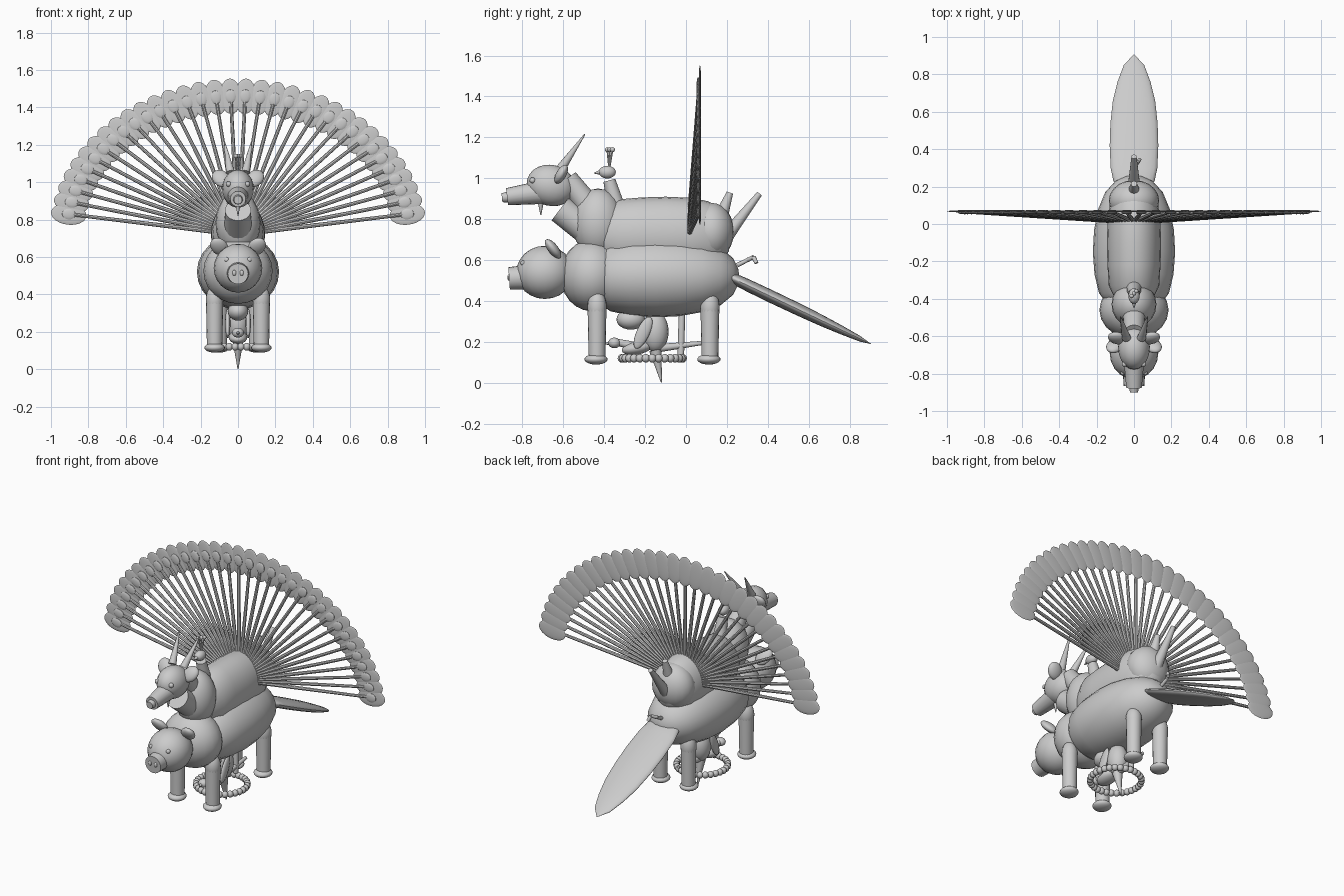
import bpy, bmesh, math
from mathutils import Vector, Matrix

if "Cube" in bpy.data.objects:
    bpy.data.objects.remove(bpy.data.objects["Cube"])


def finish(name, bm):
    bmesh.ops.recalc_face_normals(bm, faces=bm.faces)
    me = bpy.data.meshes.new(name)
    bm.to_mesh(me)
    bm.free()
    ob = bpy.data.objects.new(name, me)
    bpy.context.collection.objects.link(ob)
    me.shade_smooth()
    me.set_sharp_from_angle(angle=math.radians(40))
    return ob


def add_ball(bm, c, r, rot=None, seg=20, rings=12):
    m = Matrix.Translation(c) @ (rot or Matrix()) @ Matrix.Diagonal((*r, 1))
    bmesh.ops.create_uvsphere(bm, u_segments=seg, v_segments=rings, radius=1, matrix=m)


def add_rod(bm, a, b, r1, r2, seg=14):
    a, b = Vector(a), Vector(b)
    d = b - a
    m = Matrix.Translation((a + b) / 2) @ d.to_track_quat('Z', 'Y').to_matrix().to_4x4()
    bmesh.ops.create_cone(bm, cap_ends=True, segments=seg, radius1=r1, radius2=r2, depth=d.length, matrix=m)


def ball(name, c, r, rot=None, **k):
    bm = bmesh.new()
    add_ball(bm, c, r, rot, **k)
    return finish(name, bm)


def rod(name, a, b, r1, r2, seg=14):
    bm = bmesh.new()
    add_rod(bm, a, b, r1, r2, seg)
    return finish(name, bm)


def lathe(name, profile, z_slope, sx, sz, seg=24):
    """Rings along y; z_slope(y) gives the centre height."""
    bm = bmesh.new()
    rings = []
    for y, r in profile:
        rings.append([bm.verts.new((sx * r * math.cos(t), y, z_slope(y) + sz * r * math.sin(t)))
                      for t in (2 * math.pi * i / seg for i in range(seg))])
    for a, b in zip(rings, rings[1:]):
        for i in range(seg):
            j = (i + 1) % seg
            bm.faces.new((a[i], a[j], b[j], b[i]))
    bm.faces.new(rings[0])
    bm.faces.new(rings[-1])
    return finish(name, bm)


def rx(deg):
    return Matrix.Rotation(math.radians(deg), 4, 'X')


def ry(deg):
    return Matrix.Rotation(math.radians(deg), 4, 'Y')


# pig torso, shoulders and head
lathe("pig_body", [(-0.46, 0.3), (-0.43, 0.65), (-0.37, 0.85), (-0.27, 0.96), (-0.15, 1), (-0.03, 0.97),
                   (0.08, 0.87), (0.17, 0.7), (0.23, 0.45), (0.255, 0.2), (0.26, 0.02)],
      lambda y: 0.52, 0.22, 0.2)
ball("pig_shoulders", (0, -0.46, 0.525), (0.185, 0.155, 0.175))
ball("pig_head", (0, -0.69, 0.54), (0.13, 0.14, 0.13))
rod("pig_snout", (0, -0.72, 0.52), (0, -0.865, 0.51), 0.065, 0.055, 20)
for s in (-1, 1):
    ball("pig_nostril", (s * 0.02, -0.866, 0.515), (0.011, 0.008, 0.015), seg=10, rings=8)
    ball("pig_eye", (s * 0.06, -0.795, 0.585), (0.014, 0.014, 0.014), seg=10, rings=8)
    ball("pig_ear", (s * 0.1, -0.65, 0.655), (0.045, 0.025, 0.06), rx(38) @ ry(s * 30))

# pig legs with round feet
for s in (-1, 1):
    for part, x, y in (("front", 0.125, -0.435), ("rear", 0.1, 0.117)):
        ball(part + "_thigh", (s * x, y, 0.37), (0.047, 0.047, 0.08))
        rod(part + "_leg", (s * x, y, 0.11), (s * x, y, 0.36), 0.041, 0.046, 16)
        ball(part + "_foot", (s * x, y - 0.005, 0.115), (0.055, 0.057, 0.026))

# pig curly tail
bm = bmesh.new()
pts = [(0, 0.25, 0.575), (0, 0.3, 0.6), (0.02, 0.33, 0.615), (0.03, 0.345, 0.585)]
for a, b in zip(pts, pts[1:]):
    add_rod(bm, a, b, 0.011, 0.01, 10)
finish("curly_tail", bm)

# goat torso on top of the pig
lathe("goat_body", [(-0.4, 0.7), (-0.33, 0.93), (-0.22, 0.98), (-0.1, 1), (0.03, 0.97), (0.11, 0.88),
                    (0.17, 0.7), (0.21, 0.4), (0.22, 0.05)], lambda y: 0.72, 0.145, 0.19)
ball("goat_chest", (0, -0.43, 0.78), (0.12, 0.125, 0.17))
ball("goat_rump", (0, 0.125, 0.74), (0.135, 0.11, 0.14))
rod("goat_lower_neck", (0, -0.47, 0.74), (0, -0.615, 0.85), 0.075, 0.07, 18)
rod("goat_upper_neck", (0, -0.49, 0.88), (0, -0.58, 1.0), 0.06, 0.05, 18)
ball("goat_head", (0, -0.66, 0.965), (0.085, 0.12, 0.1), rx(-15))
rod("goat_muzzle", (0, -0.68, 0.935), (0, -0.875, 0.91), 0.06, 0.042, 18)
rod("goat_nose", (0, -0.85, 0.91), (0, -0.9, 0.905), 0.03, 0.022, 14)
rod("goatee", (0, -0.71, 0.88), (0, -0.71, 0.82), 0.014, 0.002, 10)
for s in (-1, 1):
    rod("goat_horn", (s * 0.04, -0.61, 1.05), (s * 0.072, -0.495, 1.215), 0.024, 0.003)
    ball("goat_ear", (s * 0.09, -0.61, 1.02), (0.045, 0.025, 0.055), rx(-30) @ ry(s * 40))
    ball("goat_eye", (s * 0.05, -0.75, 0.99), (0.015, 0.015, 0.015), seg=10, rings=8)
rod("goat_tail", (0, 0.17, 0.81), (0, 0.215, 0.93), 0.035, 0.016)
rod("rear_spike", (0, 0.2, 0.72), (0, 0.36, 0.925), 0.034, 0.014)

# crested bird head
rod("bird_neck", (0, -0.34, 0.86), (0, -0.375, 0.99), 0.042, 0.03)
ball("bird_head", (0, -0.385, 1.03), (0.03, 0.042, 0.031))
rod("bird_beak", (0, -0.415, 1.03), (0, -0.45, 1.025), 0.014, 0.002, 10)
bm = bmesh.new()
for i in (-1, 0, 1):
    tip = (0.012 * i, -0.372 + 0.013 * i, 1.14)
    add_rod(bm, (0, -0.375, 1.05), tip, 0.005, 0.004, 8)
    add_ball(bm, tip, (0.012, 0.012, 0.012), seg=10, rings=8)
finish("bird_crest", bm)

# fan of tail feathers
stems, blades, eyes = bmesh.new(), bmesh.new(), bmesh.new()
N = 34
base = Vector((0, 0.01, 0.72))
for i in range(N):
    t = math.radians(8.5 + 163 * i / (N - 1))
    p = Vector((0.915 * math.cos(t), 0.065, 0.72 + 0.74 * math.sin(t)))
    d = p - base
    rot = ry(math.degrees(math.atan2(d.x, d.z)))
    add_rod(stems, base, p, 0.013, 0.009, 8)
    add_ball(blades, p + Vector((0, 0.003, 0)), (0.057, 0.006, 0.095), rot, seg=16, rings=12)
    add_ball(eyes, p - Vector((0, 0.006, 0)), (0.029, 0.007, 0.036), rot, seg=14, rings=8)
finish("feather_stems", stems)
finish("feather_blades", blades)
finish("feather_eyes", eyes)

# broad flat tail sloping down
lathe("paddle_tail", [(0.2, 0.6), (0.23, 0.85), (0.3, 0.96), (0.42, 1), (0.54, 0.97), (0.66, 0.87),
                      (0.76, 0.68), (0.85, 0.42), (0.905, 0.02)],
      lambda y: 0.52 - 0.475 * (y - 0.21), 0.13, 0.034)

# small bird hanging under the belly
ball("under_chest", (0, -0.27, 0.31), (0.055, 0.07, 0.05))
ball("under_body", (0, -0.15, 0.25), (0.06, 0.065, 0.1))
ball("under_belly", (0, -0.24, 0.17), (0.05, 0.075, 0.032), rx(10))
ball("under_head", (0, -0.35, 0.195), (0.032, 0.03, 0.026))
rod("under_beak", (0, -0.37, 0.195), (0, -0.395, 0.19), 0.011, 0.003, 10)
rod("under_neck", (0, -0.34, 0.2), (0, -0.26, 0.18), 0.016, 0.022)
rod("under_post", (0, -0.025, 0.14), (0, -0.02, 0.34), 0.016, 0.016)
rod("under_tail", (0, -0.13, 0.17), (0, 0.08, 0.195), 0.02, 0.01)
for s in (-1, 1):
    ball("under_wing", (s * 0.055, -0.21, 0.245), (0.014, 0.032, 0.085), rx(-25))
rod("stinger", (0, -0.15, 0.16), (0, -0.12, 0.002), 0.03, 0.003)

# beaded ring
bm = bmesh.new()
for i in range(30):
    t = 2 * math.pi * i / 30
    add_ball(bm, (0.15 * math.cos(t), -0.165 + 0.15 * math.sin(t), 0.12), (0.02, 0.02, 0.021), seg=10, rings=8)
finish("bead_ring", bm)
